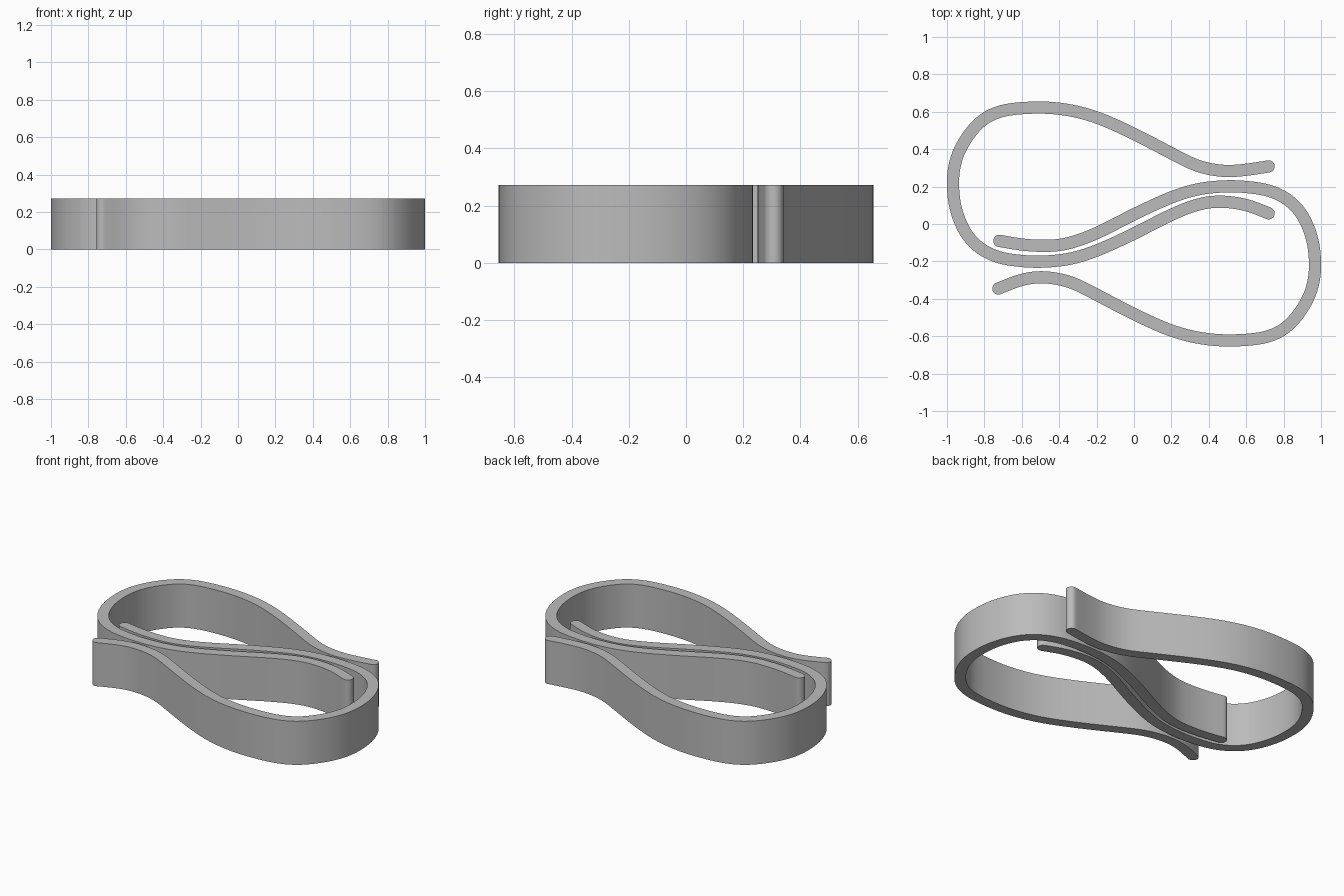
import bpy, bmesh, math
from mathutils import Vector

HEIGHT, RADIUS = 0.272, 0.0325

cube = bpy.data.objects.get("Cube")
if cube:
    bpy.data.objects.remove(cube)

grey = bpy.data.materials.new("plain grey")
grey.use_nodes = True
grey.diffuse_color = (0.5, 0.5, 0.5, 1)
grey.node_tree.nodes["Principled BSDF"].inputs["Base Color"].default_value = (0.5, 0.5, 0.5, 1)

# Centre line shared by both bands; the second is turned half a circle
BODY = [(0.34, 0.31), (0.2, 0.378), (0.0, 0.482), (-0.2, 0.571), (-0.37, 0.613),
        (-0.53, 0.623), (-0.71, 0.605), (-0.83, 0.54), (-0.92, 0.42), (-0.96, 0.31),
        (-0.968, 0.2), (-0.953, 0.08), (-0.905, -0.04), (-0.83, -0.125), (-0.73, -0.176),
        (-0.62, -0.196), (-0.5, -0.202), (-0.35, -0.188), (-0.2, -0.143), (0.0, -0.052),
        (0.2, 0.05)]


def smooth_path(points, steps=8):
    """Catmull-Rom samples through the points."""
    p = [Vector(q) for q in points]
    p = [2 * p[0] - p[1]] + p + [2 * p[-1] - p[-2]]
    path = []
    for a, b, c, d in zip(p, p[1:], p[2:], p[3:]):
        for i in range(steps):
            t = i / steps
            path.append(0.5 * (2 * b + (c - a) * t + (2 * a - 5 * b + 4 * c - d) * t ** 2
                               + (3 * b - a - 3 * c + d) * t ** 3))
    path.append(p[-2])
    # Even out the curvature
    for _ in range(8):
        path = [path[0]] + [(a + 2 * b + c) / 4 for a, b, c in zip(path, path[1:], path[2:])] + [path[-1]]
    return path


def band(name, points):
    path = smooth_path(points)
    last = len(path) - 1
    tangents = [(path[min(i + 1, last)] - path[max(i - 1, 0)]).normalized() for i in range(last + 1)]
    sections = [(c, t, RADIUS) for c, t in zip(path, tangents)]
    # Rounded ends
    angles = [math.radians(a) for a in range(15, 91, 15)]
    cap = lambda c, t, s: [(c + s * t * RADIUS * math.sin(a), t, RADIUS * math.cos(a)) for a in angles]
    sections = cap(path[0], tangents[0], -1)[::-1] + sections + cap(path[-1], tangents[-1], 1)

    bm = bmesh.new()
    rows = []
    for c, t, w in sections:
        side = Vector((-t.y, t.x)) * w
        rows.append([bm.verts.new((*(c + s * side), 0)) for s in (-1, 1)])
    for (a, b), (c, d) in zip(rows, rows[1:]):
        bm.faces.new((a, c, d, b))
    bmesh.ops.remove_doubles(bm, verts=bm.verts[:], dist=0.0001)
    raised = bmesh.ops.extrude_face_region(bm, geom=bm.faces[:], use_keep_orig=True)
    top = [v for v in raised["geom"] if isinstance(v, bmesh.types.BMVert)]
    bmesh.ops.translate(bm, verts=top, vec=(0, 0, HEIGHT))
    bmesh.ops.recalc_face_normals(bm, faces=bm.faces[:])

    mesh = bpy.data.meshes.new(name)
    bm.to_mesh(mesh)
    bm.free()
    mesh.materials.append(grey)
    obj = bpy.data.objects.new(name, mesh)
    bpy.context.collection.objects.link(obj)
    bpy.ops.object.select_all(action="DESELECT")
    obj.select_set(True)
    bpy.context.view_layer.objects.active = obj
    bpy.ops.object.shade_smooth_by_angle(angle=math.radians(35))
    return obj


# Rear band, its loop on the right
band("rear_band", [(0.72, 0.308), (0.6, 0.29), (0.48, 0.283)] + BODY
     + [(0.35, 0.107), (0.47, 0.12), (0.6, 0.102), (0.72, 0.057)])

# Front band, its loop on the left
band("front_band", [(-0.725, -0.345), (-0.6, -0.298), (-0.48, -0.284)]
     + [(-x, -y) for x, y in BODY]
     + [(-0.36, -0.106), (-0.48, -0.117), (-0.6, -0.11), (-0.72, -0.09)])
